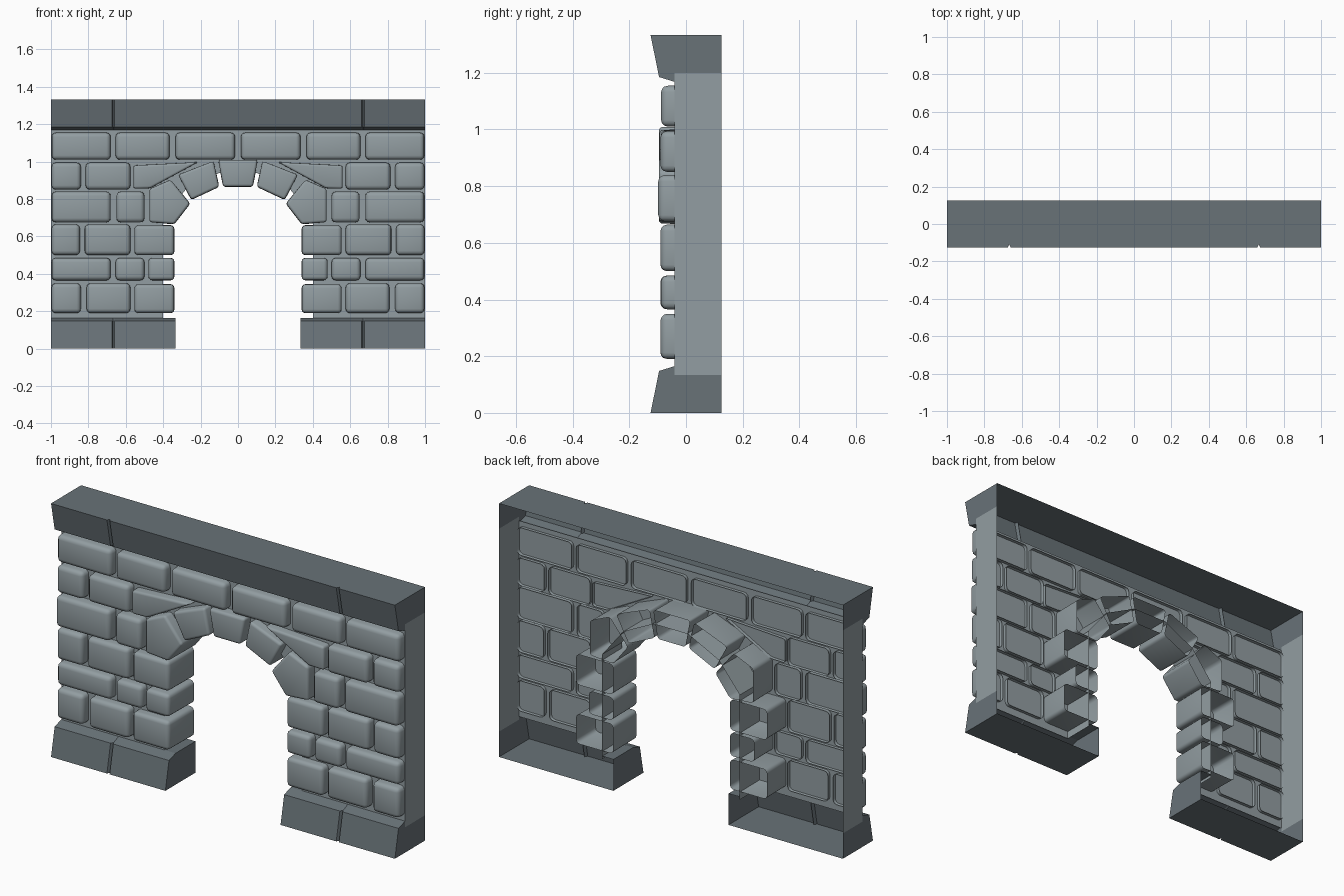
import bpy, bmesh

if "Cube" in bpy.data.objects:
    bpy.data.objects.remove(bpy.data.objects["Cube"])

WALL_Y, BACK_Y, HEIGHT = -0.04, 0.125, 1.333
STONE_BACK, DEEP_BACK = -0.022, 0.12


def material(name, color):
    m = bpy.data.materials.new(name)
    m.diffuse_color = color
    m.use_nodes = True
    m.node_tree.nodes["Principled BSDF"].inputs["Base Color"].default_value = m.diffuse_color
    return m


slate = material("slate", (0.29, 0.34, 0.36, 1))
dark_slate = material("dark_slate", (0.14, 0.17, 0.187, 1))


def finish(bm, name, mat=slate, smooth=False, fix=False):
    if fix:
        bmesh.ops.recalc_face_normals(bm, faces=bm.faces[:])
    for f in bm.faces:
        f.smooth = smooth
    me = bpy.data.meshes.new(name)
    bm.to_mesh(me)
    bm.free()
    me.materials.append(mat)
    ob = bpy.data.objects.new(name, me)
    bpy.context.scene.collection.objects.link(ob)


def quad_object(name, pts, mat=slate):
    bm = bmesh.new()
    bm.faces.new([bm.verts.new(p) for p in pts])
    finish(bm, name, mat)


def stone(name, pts, front, back, bevel):
    """Rounded open-backed block from an outline in x, z."""
    n = len(pts)
    area = sum(pts[i][0] * pts[(i + 1) % n][1] - pts[(i + 1) % n][0] * pts[i][1] for i in range(n))
    if area < 0:
        pts = pts[::-1]
    cx = sum(p[0] for p in pts) / n
    cz = sum(p[1] for p in pts) / n
    bm = bmesh.new()
    f = [bm.verts.new((cx + (x - cx) * 0.985, front, cz + (z - cz) * 0.985)) for x, z in pts]
    b = [bm.verts.new((x, back, z)) for x, z in pts]
    bm.faces.new(f)
    for i in range(n):
        j = (i + 1) % n
        bm.faces.new((f[i], b[i], b[j], f[j]))
    edges = [e for e in bm.edges if len(e.link_faces) == 2]
    bmesh.ops.bevel(bm, geom=edges, offset=bevel, segments=3, profile=0.5,
                    affect='EDGES', clamp_overlap=True)
    finish(bm, name, smooth=True)


def mirrored(name, pts, front, back, bevel):
    stone(name + "_right", pts, front, back, bevel)
    stone(name + "_left", [(-x, z) for x, z in pts], front, back, bevel)


def rect(x0, x1, z0, z1):
    return [(x0, z0), (x1, z0), (x1, z1), (x0, z1)]


# Courses of wall stones: z range, front y, x ranges on the right half
courses = [
    (1.01, 1.155, -0.088, [(0.015, 0.335), (0.365, 0.655), (0.68, 0.997)]),
    (0.85, 0.995, -0.090, [(0.575, 0.815), (0.84, 0.997)]),
    (0.675, 0.84, -0.098, [(0.5, 0.65), (0.68, 0.997)]),
    (0.50, 0.665, -0.090, [(0.575, 0.82), (0.845, 0.997)]),
    (0.365, 0.485, -0.088, [(0.50, 0.655), (0.68, 0.997)]),
    (0.19, 0.35, -0.090, [(0.575, 0.81), (0.84, 0.997)]),
]
for z0, z1, y, spans in courses:
    for x0, x1 in spans:
        mirrored("wall_stone", rect(x0, x1, z0, z1), y, STONE_BACK, 0.022)
# Wedge stones filling the corners above the arch
mirrored("wedge_stone", [(0.56, 0.855), (0.56, 0.98), (0.21, 0.998), (0.47, 0.857)],
         -0.088, STONE_BACK, 0.012)

# Deep jamb stones and voussoirs
for x1, z0, z1 in ((0.555, 0.50, 0.66), (0.48, 0.365, 0.485), (0.555, 0.19, 0.345)):
    mirrored("jamb_stone", rect(0.34, x1, z0, z1), -0.09, DEEP_BACK, 0.02)
mirrored("springer_stone",
         [(0.475, 0.675), (0.475, 0.855), (0.36, 0.905), (0.255, 0.775), (0.34, 0.665)],
         -0.096, DEEP_BACK, 0.014)
mirrored("arch_stone", [(0.10, 0.865), (0.25, 0.795), (0.322, 0.93), (0.13, 1.005)],
         -0.094, DEEP_BACK, 0.014)
stone("keystone", [(-0.08, 0.865), (0.08, 0.865), (0.107, 1.01), (-0.107, 1.01)],
      -0.096, DEEP_BACK, 0.014)

# Flat wall panel behind the stones, with an arched opening
half = [(0.4, 0.15), (0.4, 0.70), (0.28, 0.85), (0.1, 0.94)]
arch = [(-x, z) for x, z in half] + half[::-1]
outline = [(1, 0.15), (1, 1.18), (-1, 1.18), (-1, 0.15)] + arch
bm = bmesh.new()
ring = [bm.verts.new((x, WALL_Y, z)) for x, z in outline]
edges = [bm.edges.new((ring[i - 1], ring[i])) for i in range(len(ring))]
bmesh.ops.triangle_fill(bm, use_beauty=True, edges=edges, normal=(0, -1, 0))
finish(bm, "wall_panel")

# Inner lining of the opening
bm = bmesh.new()
a = [bm.verts.new((x, WALL_Y, z)) for x, z in arch]
b = [bm.verts.new((x, BACK_Y, z)) for x, z in arch]
for i in range(len(arch) - 1):
    bm.faces.new((a[i], a[i + 1], b[i + 1], b[i]))
finish(bm, "opening_lining")

# End panels
for s in (-1, 1):
    pts = [(s, WALL_Y, 0.133), (s, BACK_Y, 0.133), (s, BACK_Y, 1.2), (s, WALL_Y, 1.2)]
    quad_object("end_panel", pts[::s])


def trim(name, x0, x1, grooves, flip):
    """Sloped moulding, open at the back, with narrow joints cut in the front."""
    profile = [(BACK_Y, HEIGHT), (-0.125, HEIGHT), (-0.095, 1.185), (WALL_Y, 1.168)]
    z_of = (lambda z: HEIGHT - z) if flip else (lambda z: z)
    stations = [(x0, 0)]
    for g in grooves:
        stations += [(g - 0.008, 0), (g, 0.016), (g + 0.008, 0)]
    stations.append((x1, 0))
    bm = bmesh.new()
    rows = [[bm.verts.new((x, y + (d if i in (1, 2) else 0), z_of(z)))
             for i, (y, z) in enumerate(profile)] for x, d in stations]
    for r, q in zip(rows, rows[1:]):
        for i in range(3):
            bm.faces.new((r[i], r[i + 1], q[i + 1], q[i]))
    for r, x in ((rows[0], x0), (rows[-1], x1)):
        if abs(x) == 1:
            tail = [(WALL_Y, 1.2), (BACK_Y, 1.2)]
        else:
            tail = [(BACK_Y, 1.168)]
        bm.faces.new(r + [bm.verts.new((x, y, z_of(z))) for y, z in tail])
    finish(bm, name, dark_slate, fix=True)


# Cornice, plinths and the plinth ledges inside the opening
trim("cornice", -1, 1, [-0.667, 0.667], False)
trim("plinth_right", 0.335, 1, [0.667], True)
trim("plinth_left", -1, -0.335, [-0.667], True)
for s in (-1, 1):
    pts = [(s * x, y, 0.165) for x, y in
           ((0.335, WALL_Y), (0.4, WALL_Y), (0.4, BACK_Y), (0.335, BACK_Y))]
    quad_object("plinth_ledge", pts[::s], dark_slate)
